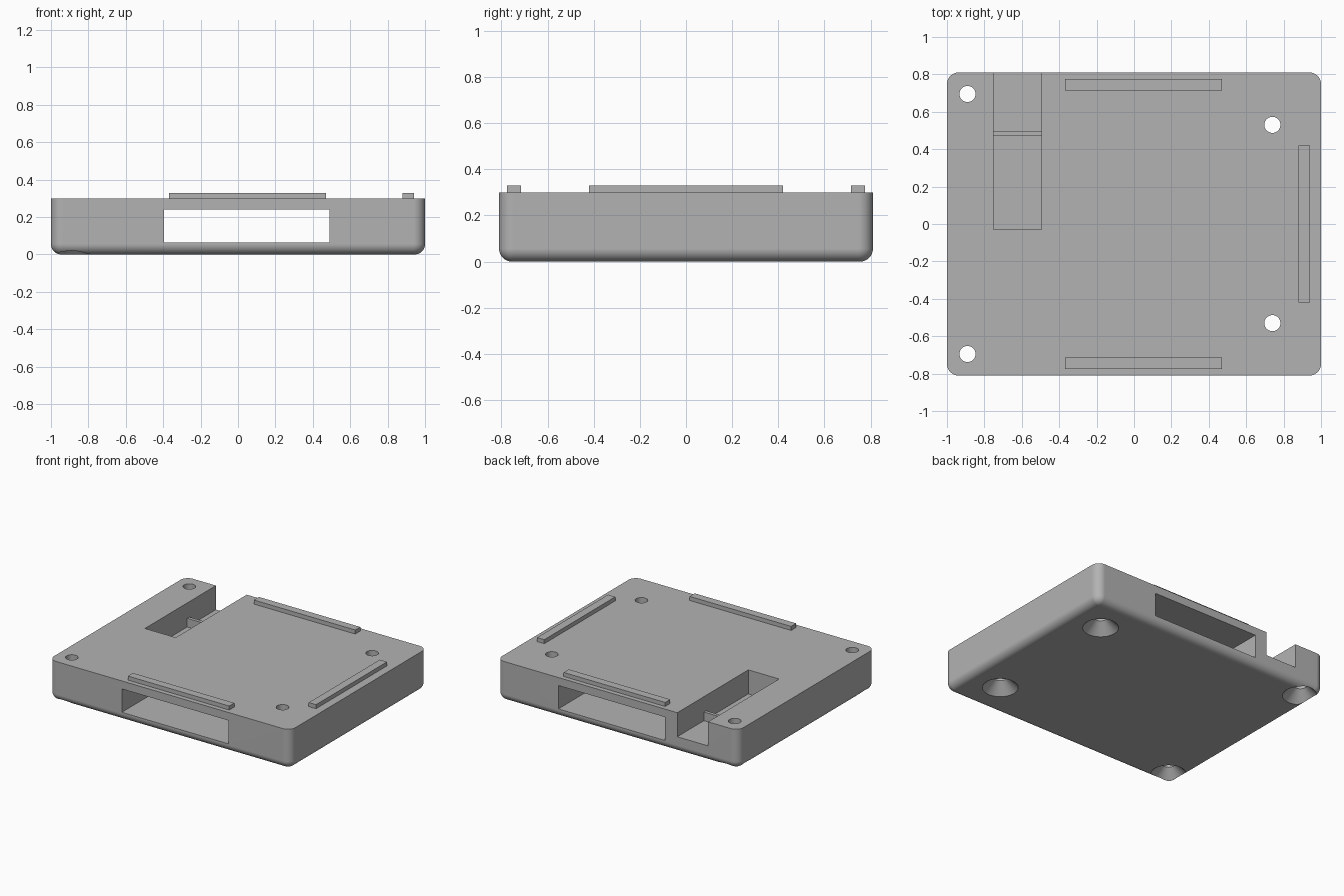
import bpy, bmesh, math

if "Cube" in bpy.data.objects:
    bpy.data.objects.remove(bpy.data.objects["Cube"])

gray = bpy.data.materials.new("plain gray")
gray.diffuse_color = (0.45, 0.45, 0.45, 1)
gray.use_nodes = True
gray.node_tree.nodes["Principled BSDF"].inputs["Base Color"].default_value = gray.diffuse_color

W, D, H = 1.0, 0.81, 0.30          # half width, half depth, height
CORNER, FILLET = 0.062, 0.056


def loft(name, rings):
    """Closed solid skinned through a stack of equal-length rings."""
    bm = bmesh.new()
    vr = [[bm.verts.new(p) for p in ring] for ring in rings]
    n = len(vr[0])
    for a, b in zip(vr, vr[1:]):
        for i in range(n):
            j = (i + 1) % n
            bm.faces.new((a[i], a[j], b[j], b[i]))
    bm.faces.new(vr[0][::-1])
    bm.faces.new(vr[-1])
    bmesh.ops.recalc_face_normals(bm, faces=bm.faces)
    me = bpy.data.meshes.new(name)
    bm.to_mesh(me)
    bm.free()
    me.materials.append(gray)
    ob = bpy.data.objects.new(name, me)
    bpy.context.collection.objects.link(ob)
    return ob


def box(name, x0, x1, y0, y1, z0, z1):
    ring = lambda z: [(x0, y0, z), (x1, y0, z), (x1, y1, z), (x0, y1, z)]
    return loft(name, [ring(z0), ring(z1)])


def rounded_ring(inset, z, seg=8):
    r = CORNER - inset
    cx, cy = W - CORNER, D - CORNER
    pts = []
    for k, (sx, sy) in enumerate([(1, 1), (-1, 1), (-1, -1), (1, -1)]):
        for i in range(seg + 1):
            a = math.pi / 2 * (k + i / seg)
            pts.append((sx * cx + r * math.cos(a), sy * cy + r * math.sin(a), z))
    return pts


def circle(x, y, r, z, n=40):
    return [(x + r * math.cos(2 * math.pi * i / n),
             y + r * math.sin(2 * math.pi * i / n), z) for i in range(n)]


# case body: rounded slab with a filleted lower edge
rings = []
for i in range(9):
    t = math.pi / 2 * i / 8
    rings.append(rounded_ring(FILLET * (1 - math.sin(t)), FILLET * (1 - math.cos(t))))
rings.append(rounded_ring(0, H))
body = loft("case_body", rings)

# cutters: through slot, open-ended top pocket, countersunk screw holes
cutters = [box("slot_cutter", -0.395, 0.49, -1, 1, 0.065, 0.24),
           box("pocket_cutter", -0.75, -0.495, -0.03, 1, 0.12, 0.5)]
for x, y in [(-0.89, 0.695), (-0.89, -0.695), (0.74, 0.53), (0.74, -0.53)]:
    cutters.append(loft("screw_hole_cutter", [
        circle(x, y, 0.162, -0.04), circle(x, y, 0.043, 0.079), circle(x, y, 0.043, 0.4)]))
for c in cutters:
    m = body.modifiers.new("cut", "BOOLEAN")
    m.operation, m.solver, m.object = "DIFFERENCE", "EXACT", c

# bake the cuts and remove the cutters
dg = bpy.context.evaluated_depsgraph_get()
body_mesh = bpy.data.meshes.new_from_object(body.evaluated_get(dg))
body.modifiers.clear()
body.data = body_mesh
for c in cutters:
    bpy.data.objects.remove(c)

bpy.ops.object.select_all(action="DESELECT")
body.select_set(True)
bpy.context.view_layer.objects.active = body
bpy.ops.object.shade_smooth_by_angle(angle=math.radians(30))
wn = body.modifiers.new("clean shading", "WEIGHTED_NORMAL")
wn.keep_sharp = True

# locating ridges on the top face
for side, name in [(-1, "front_ridge"), (1, "back_ridge")]:
    ys = sorted((side * 0.715, side * 0.775))
    box(name, -0.37, 0.47, ys[0], ys[1], H, 0.33)
box("right_ridge", 0.88, 0.94, -0.42, 0.42, H, 0.33)

# low rib across the pocket floor
box("pocket_rib", -0.75, -0.495, 0.47, 0.495, 0.12, 0.185)
